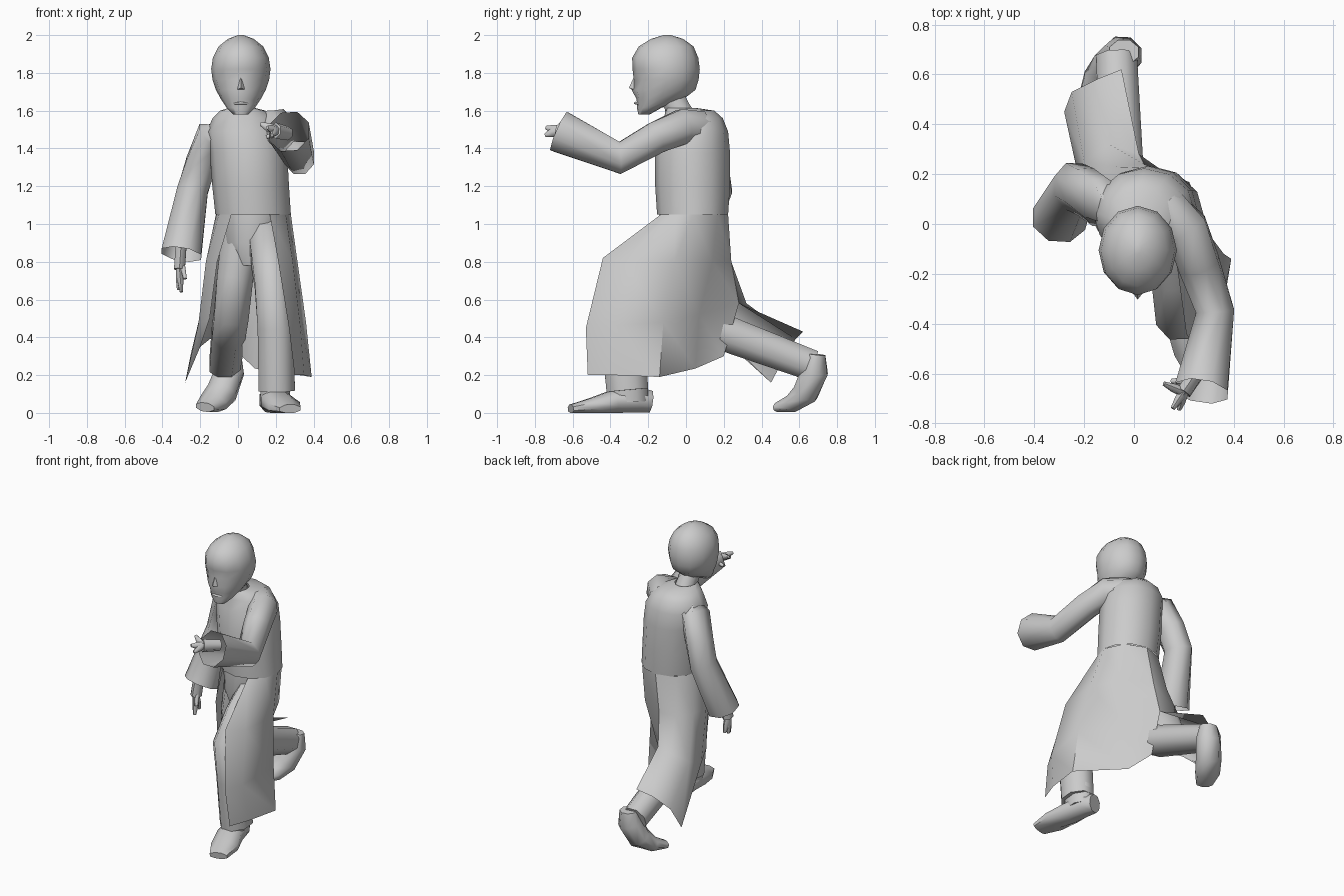
import bpy, math
from mathutils import Vector

TAU = 2 * math.pi


def make(name, verts, faces):
    me = bpy.data.meshes.new(name)
    me.from_pydata([tuple(v) for v in verts], [], faces)
    me.update()
    ob = bpy.data.objects.new(name, me)
    bpy.context.collection.objects.link(ob)
    return ob


def bridge(rings, n, caps):
    """Quads between successive rings of n points."""
    faces = []
    for r in range(rings - 1):
        for i in range(n):
            j = (i + 1) % n
            faces.append((r * n + i, r * n + j, (r + 1) * n + j, (r + 1) * n + i))
    if caps:
        faces += [tuple(range(n))[::-1], tuple((rings - 1) * n + i for i in range(n))]
    return faces


def tube(name, path, n=8, caps=True, floor=False):
    """Sweep along (x, y, z, side radius, other radius)."""
    pts = [Vector(p[:3]) for p in path]
    verts = []
    for k, p in enumerate(path):
        a = (pts[k] - pts[max(k - 1, 0)]).normalized()
        b = (pts[min(k + 1, len(pts) - 1)] - pts[k]).normalized()
        t = (a + b).normalized()
        ref = Vector((0, 1, 0)) if abs(t.x) > .8 else Vector((1, 0, 0))
        side = (ref - t * ref.dot(t)).normalized()
        up = t.cross(side)
        for i in range(n):
            ang = TAU * (i + .5) / n
            v = pts[k] + side * (math.cos(ang) * p[3] * 1.04) + up * (math.sin(ang) * p[4] * 1.04)
            if floor:
                v.z = max(v.z, 0)
            verts.append(v)
    return make(name, verts, bridge(len(path), n, caps))


def stack(name, rings, n=12, caps=True):
    """Loft horizontal ellipses (z, cx, cy, rx, ry)."""
    verts = [(cx + rx * math.cos(TAU * i / n), cy + ry * math.sin(TAU * i / n), z)
             for z, cx, cy, rx, ry in rings for i in range(n)]
    return make(name, verts, bridge(len(rings), n, caps))


def sheet(name, rows):
    w = len(rows[0])
    faces = [(r * w + i, r * w + i + 1, (r + 1) * w + i + 1, (r + 1) * w + i)
             for r in range(len(rows) - 1) for i in range(w - 1)]
    return make(name, [p for row in rows for p in row], faces)


def waist(*degrees):
    """Points on the lower edge of the coat body."""
    return [(.08 + .2 * math.cos(math.radians(d)), .035 + .188 * math.sin(math.radians(d)), 1.05)
            for d in degrees]


# Head, with brow, eye sockets and nose shaped on the front columns
head = stack("head", [
    (1.58, .015, -.222, .04, .03), (1.615, .015, -.195, .075, .065),
    (1.66, .015, -.14, .105, .125), (1.71, .015, -.115, .132, .165),
    (1.765, .015, -.105, .15, .172), (1.82, .015, -.105, .157, .178),
    (1.88, .015, -.11, .148, .175), (1.94, .015, -.105, .118, .145),
    (1.98, .015, -.10, .068, .085), (2.0, .015, -.10, .015, .02)])
for ring, col, dy in [(4, 8, .02), (4, 10, .02), (3, 9, -.008), (2, 9, .004)]:
    head.data.vertices[ring * 12 + col].co.y += dy
make("nose", [(.015, -.27, 1.79), (-.012, -.268, 1.71), (.042, -.268, 1.71),
              (.015, -.303, 1.72), (.015, -.26, 1.70)],
     [(0, 1, 3), (0, 3, 2), (1, 4, 3), (3, 4, 2)])
tube("mouth", [(-.02, -.247, 1.637, .006, .006), (.015, -.266, 1.64, .009, .007),
               (.05, -.247, 1.637, .006, .006)], 6)
tube("neck", [(.02, .0, 1.53, .075, .075), (.02, -.04, 1.61, .062, .065),
              (.015, -.09, 1.70, .065, .07)])

# Coat body
stack("coat_body", [
    (1.05, .08, .035, .20, .188), (1.2, .067, .035, .203, .198),
    (1.38, .055, .035, .205, .198), (1.49, .04, .045, .205, .178),
    (1.56, .035, .04, .17, .155), (1.60, .025, .02, .12, .13),
    (1.615, .02, -.03, .068, .08)], caps=False)

# Coat skirt: two panels sharing the back seam, split lower down
sheet("coat_skirt_front_leg", [
    waist(-64, -30, 0, 45, 90),
    [(.21, -.44, .82), (.29, -.33, .8), (.315, -.06, .8), (.22, .14, .8), (.04, .24, .8)],
    [(.27, -.53, .45), (.33, -.42, .46), (.36, -.12, .48), (.10, .07, .52), (.02, .28, .58)],
    [(.30, -.52, .2), (.35, -.38, .2), (.39, -.14, .19), (.09, .05, .235), (.02, .2, .3)]])
sheet("coat_skirt_rear_leg", [
    waist(90, 130, 170, 205, 235),
    [(.04, .24, .8), (-.08, .23, .8), (-.155, .14, .8), (-.17, .02, .8), (-.11, -.09, .8)],
    [(.02, .28, .58), (-.1, .32, .58), (-.2, .25, .52), (-.21, .13, .47), (-.15, -.01, .5)],
    [(-.05, .62, .43), (-.15, .58, .39), (-.25, .53, .31), (-.28, .45, .16), (-.2, .24, .35)]])

# Trousers
stack("trouser_hips", [(.78, .06, -.01, .07, .10), (.90, .07, .0, .145, .145),
                       (1.07, .08, .02, .175, .16)], 12)
tube("front_trouser_leg", [(.15, -.01, .95, .10, .11), (.165, -.19, .82, .1, .13),
                           (.18, -.36, .68, .095, .115), (.20, -.34, .45, .1, .12),
                           (.205, -.31, .12, .1, .115)])
tube("rear_trouser_leg", [(.02, .02, .95, .11, .12), (-.015, .02, .72, .1, .125),
                          (-.035, .03, .52, .095, .105), (-.05, .2, .425, .092, .1),
                          (-.07, .67, .25, .085, .085)])

# Shoes
tube("front_shoe", [(.165, -.19, .06, .055, .06), (.185, -.26, .07, .075, .07),
                    (.205, -.38, .06, .085, .065), (.245, -.50, .035, .09, .045),
                    (.275, -.61, .02, .06, .025)], floor=True)
tube("front_ankle", [(.20, -.31, .2, .085, .11), (.195, -.305, .06, .08, .11)])
tube("rear_shoe", [(-.04, .69, .31, .06, .05), (-.045, .68, .22, .08, .075),
                   (-.085, .635, .11, .082, .07), (-.13, .57, .055, .08, .05),
                   (-.175, .485, .03, .055, .025)], floor=True)

# Sleeves
tube("lowered_sleeve", [(-.04, .06, 1.50, .08, .09), (-.14, .09, 1.46, .09, .1),
                        (-.195, .13, 1.32, .085, .098), (-.24, .15, 1.18, .085, .098),
                        (-.30, .02, .84, .11, .1)], 8, caps=False)
tube("raised_sleeve", [(.12, .07, 1.51, .09, .09), (.21, -.02, 1.515, .09, .095),
                       (.26, -.16, 1.455, .085, .088), (.325, -.35, 1.35, .08, .088),
                       (.27, -.67, 1.49, .11, .115)], 8, caps=False)


def hand(name, wrist, palm, fingers, thumb):
    tube(name + "_palm", [(*wrist, .032, .036), (*palm, .032, .042)], 6)
    for i, tip in enumerate(fingers):
        mid = [(a + b) / 2 for a, b in zip(palm, tip)]
        tube(f"{name}_finger_{i + 1}", [(*palm, .02, .026), (*mid, .018, .022),
                                        (*tip, .009, .01)], 6)
    start = [(a + b) / 2 for a, b in zip(wrist, palm)]
    tube(name + "_thumb", [(*start, .02, .02), (*thumb, .01, .01)], 6)


# Hands
hand("lowered_hand", (-.30, .0, .90), (-.31, -.02, .76),
     [(-.30, -.05, .64), (-.315, -.02, .65), (-.305, .01, .66)], (-.28, -.06, .71))
hand("raised_hand", (.265, -.58, 1.48), (.20, -.675, 1.495),
     [(.12, -.64, 1.53), (.155, -.74, 1.51), (.18, -.745, 1.47)], (.15, -.63, 1.46))

# Soft shading with sharp creases kept
for ob in bpy.context.collection.objects:
    ob.select_set(True)
    bpy.context.view_layer.objects.active = ob
bpy.ops.object.shade_smooth_by_angle(angle=math.radians(62))
